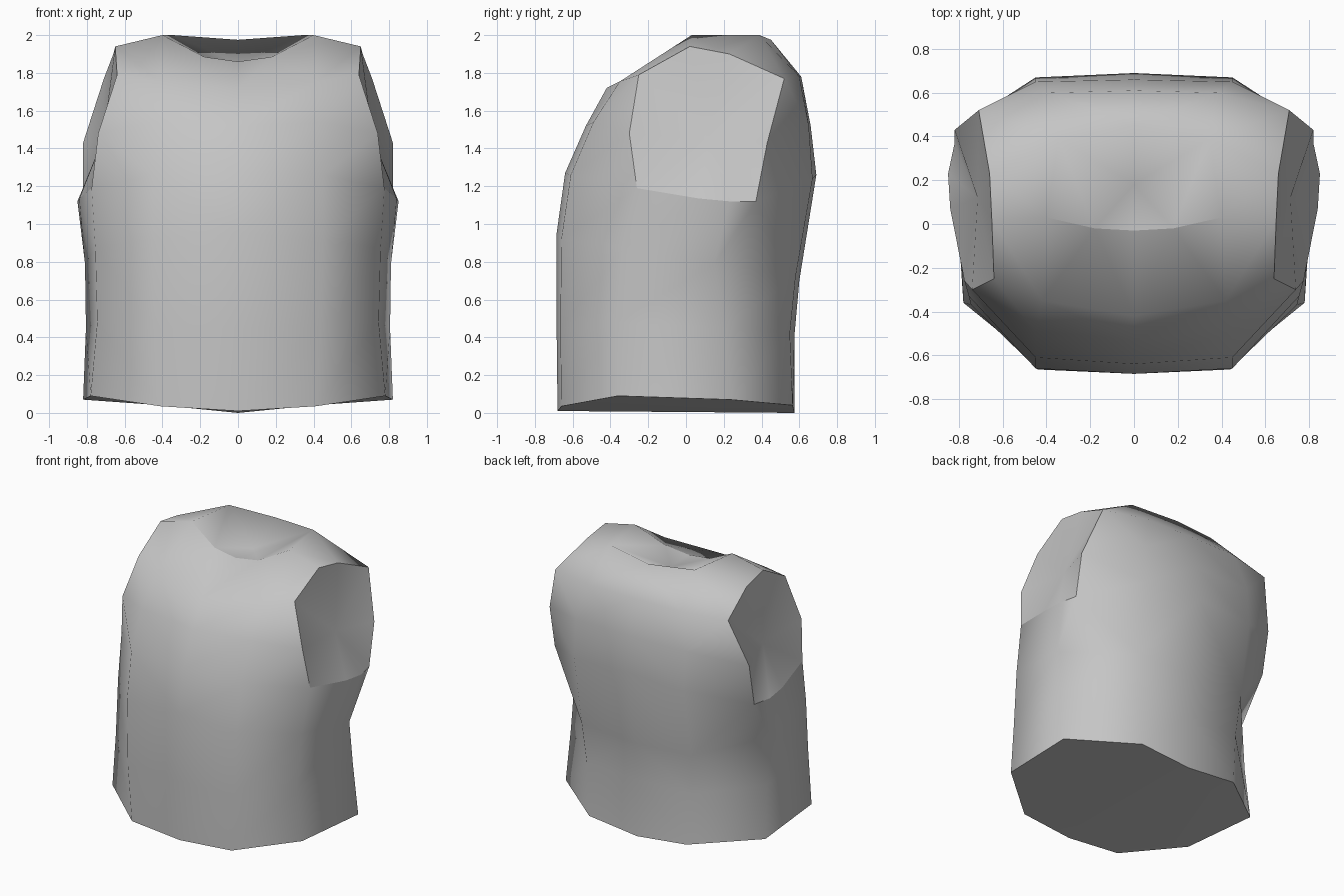
import bpy, bmesh

if "Cube" in bpy.data.objects:
    bpy.data.objects.remove(bpy.data.objects["Cube"])

# Vertical contour lines of the right half, listed bottom to top
columns = [
    # front centre
    [(0, -.68, .01), (0, -.685, .45), (0, -.685, .95), (0, -.64, 1.27), (0, -.53, 1.52), (0, -.42, 1.72)],
    # chest
    [(.41, -.66, .035), (.44, -.665, .45), (.45, -.66, .92), (.45, -.61, 1.26), (.45, -.49, 1.54), (.42, -.35, 1.755)],
    # front of the side and of the armhole
    [(.78, -.36, .09), (.745, -.37, .48), (.755, -.33, .87), (.775, -.26, 1.19), (.74, -.30, 1.48), (.64, -.25, 1.79)],
    # rear of the side and of the armhole
    [(.82, .24, .07), (.805, .20, .45), (.81, .15, .79), (.85, .23, 1.12), (.82, .43, 1.43), (.71, .52, 1.77)],
    # shoulder blade
    [(.40, .565, .04), (.43, .55, .42), (.45, .58, .72), (.45, .67, 1.24), (.45, .65, 1.52), (.38, .60, 1.78)],
    # spine
    [(0, .575, 0), (0, .575, .42), (0, .60, .70), (0, .69, 1.26), (0, .66, 1.52), (0, .61, 1.78)],
]

bm = bmesh.new()
front, chest, side, rear, blade, spine = c = [[bm.verts.new(p) for p in col] for col in columns]

# Neck and shoulder points
nf, ns, cr, cb, nb, sh, sh2, dip = [bm.verts.new(p) for p in (
    (0, -.03, 1.86), (.18, -.02, 1.885), (.40, .03, 2.0), (.345, .39, 2.0),
    (0, .45, 1.975), (.65, .02, 1.94), (.66, .23, 1.90), (0, .18, 1.85))]
# Armpit rim points and middle of the armhole
pit, pit2, hole = [bm.verts.new(p) for p in (
    (.84, .07, 1.135), (.82, .37, 1.12), (.715, .12, 1.45))]

# Body wall, leaving the armpit area open
for k, (a, b) in enumerate(zip(c, c[1:])):
    for i in range(2 if k in (2, 3) else 5):
        bm.faces.new((a[i], b[i], b[i + 1], a[i + 1]))

# Side below the armhole and behind it
for f in [(side[2], pit, side[3]), (side[2], rear[2], pit), (rear[2], rear[3], pit),
          (rear[2], pit2, rear[3]), (rear[2], blade[2], pit2), (blade[2], blade[3], pit2),
          (pit2, blade[3], rear[4]), (blade[3], blade[4], rear[4]),
          (rear[4], blade[4], rear[5]), (blade[4], blade[5], rear[5])]:
    bm.faces.new(f)

# Armhole, a shallow hollow
outline = [side[5], side[4], side[3], pit, rear[3], pit2, rear[4], rear[5], sh2, sh]
for a, b in zip(outline, outline[1:] + outline[:1]):
    bm.faces.new((a, b, hole))

# Shoulders and neck dip
r = [col[5] for col in c]
for f in [(r[0], r[1], ns, nf), (r[1], cr, ns), (r[1], r[2], sh, cr), (cr, sh, sh2),
          (cr, sh2, cb), (sh2, r[3], cb), (r[3], r[4], cb), (r[4], r[5], nb, cb),
          (nf, ns, dip), (ns, cb, dip), (dip, cb, nb), (ns, cr, cb)]:
    bm.faces.new(f)

# Bottom
bm.faces.new([col[0] for col in reversed(c)])

for f in bm.faces:
    f.smooth = True


def sharpen(run):
    """Mark the edges along a run of vertices as hard."""
    for a, b in zip(run, run[1:]):
        bm.edges.get((a, b)).smooth = False


# Hard edges: hem, armhole outline, front of the neck
sharpen([col[0] for col in c])
sharpen(outline + outline[:1])
sharpen([nf, ns, cr])

mesh = bpy.data.meshes.new("torso")
bm.to_mesh(mesh)
bm.free()
torso = bpy.data.objects.new("torso", mesh)
bpy.context.collection.objects.link(torso)

# Left half
mirror = torso.modifiers.new("mirror", 'MIRROR')
mirror.use_axis[0] = True
mirror.use_clip = True
mirror.merge_threshold = .001

grey = bpy.data.materials.new("grey")
grey.diffuse_color = (.56, .56, .56, 1)
grey.use_nodes = True
grey.node_tree.nodes["Principled BSDF"].inputs["Base Color"].default_value = grey.diffuse_color
mesh.materials.append(grey)
